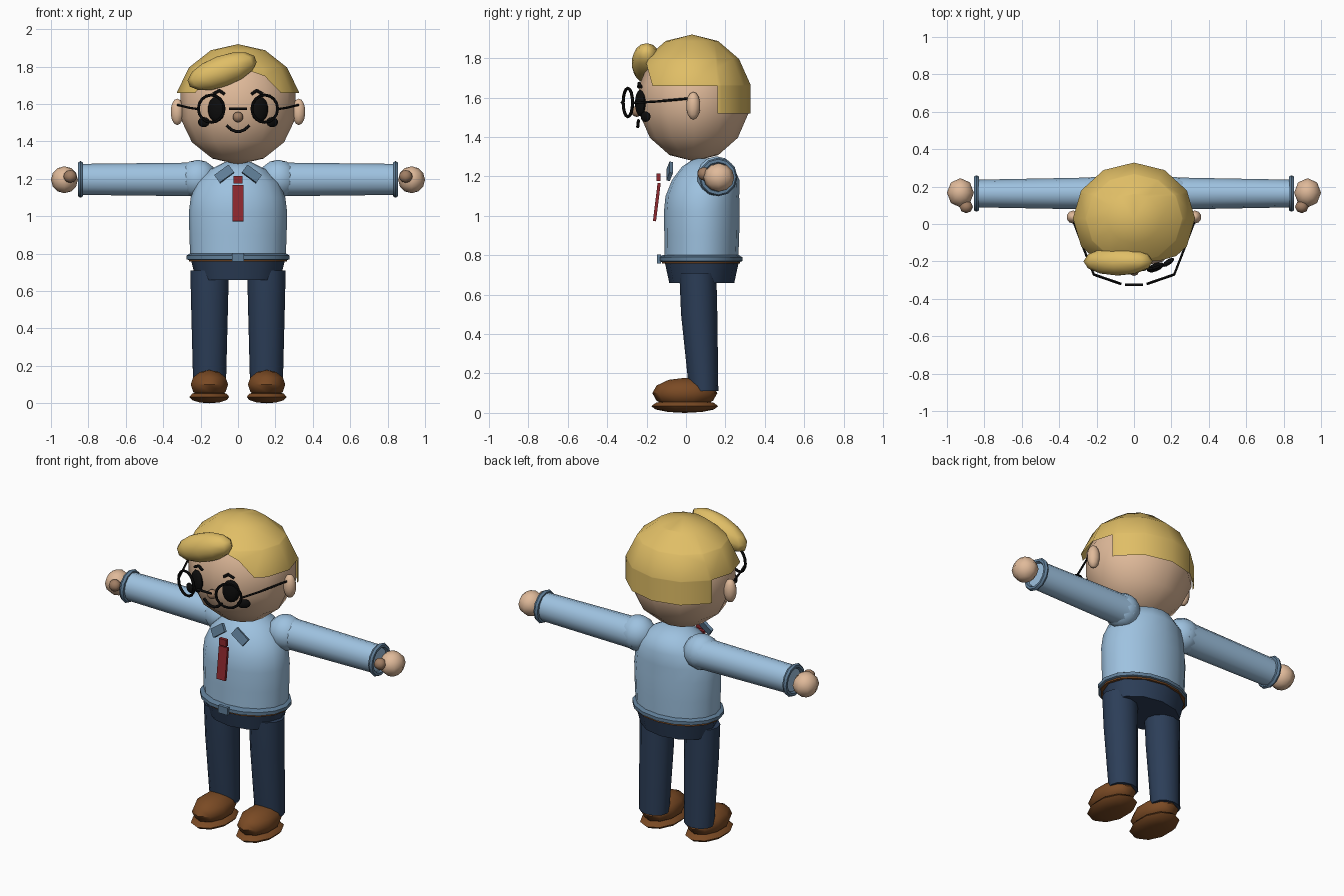
import bpy, bmesh
from math import sin, cos, pi, radians
from mathutils import Vector, Matrix, Euler

cube = bpy.data.objects.get("Cube")
if cube:
    bpy.data.objects.remove(cube, do_unlink=True)


def material(name, *srgb):
    rgb = [(c / 255 / 12.92) if c < 11 else ((c / 255 + .055) / 1.055) ** 2.4 for c in srgb]
    m = bpy.data.materials.new(name)
    m.use_nodes = True
    m.diffuse_color = (*rgb, 1)
    m.node_tree.nodes["Principled BSDF"].inputs["Base Color"].default_value = (*rgb, 1)
    return m


SKIN = material("skin", 224, 186, 154)
SKIN_DARK = material("dark skin", 160, 126, 100)
HAIR = material("blond hair", 224, 190, 102)
SHIRT = material("light blue shirt", 158, 194, 224)
TRIM = material("blue grey trim", 96, 126, 152)
PANTS = material("navy trousers", 44, 62, 88)
LEATHER = material("brown leather", 122, 74, 36)
RED = material("red tie", 142, 40, 46)
BLACK = material("black", 12, 12, 12)


def finish(name, bm, mat, angle=50):
    bmesh.ops.recalc_face_normals(bm, faces=bm.faces)
    mesh = bpy.data.meshes.new(name)
    bm.to_mesh(mesh)
    bm.free()
    mesh.materials.append(mat)
    ob = bpy.data.objects.new(name, mesh)
    bpy.context.collection.objects.link(ob)
    bpy.ops.object.select_all(action='DESELECT')
    ob.select_set(True)
    bpy.context.view_layer.objects.active = ob
    bpy.ops.object.shade_smooth_by_angle(angle=radians(angle))
    return ob


def place(loc, size, rot=(0, 0, 0)):
    return Matrix.LocRotScale(Vector(loc), Euler([radians(a) for a in rot]), Vector(size))


def ball_mesh(loc, size, rot=(0, 0, 0), seg=12, rings=7):
    bm = bmesh.new()
    bmesh.ops.create_uvsphere(bm, u_segments=seg, v_segments=rings, radius=1,
                              matrix=place(loc, size, rot))
    return bm


def ball(name, mat, *args, **kw):
    return finish(name, ball_mesh(*args, **kw), mat)


def box(name, mat, loc, size, rot=(0, 0, 0)):
    bm = bmesh.new()
    bmesh.ops.create_cube(bm, size=1, matrix=place(loc, size, rot))
    return finish(name, bm, mat, 30)


def loft(name, mat, rings, seg=12, turn=None):
    """Stack of ellipses, each (height, x radius, y radius, y centre)."""
    bm = bmesh.new()
    loops = [[bm.verts.new((rx * sin(2 * pi * i / seg), y - ry * cos(2 * pi * i / seg), z))
              for i in range(seg)] for z, rx, ry, y in rings]
    for a, b in zip(loops, loops[1:]):
        for i in range(seg):
            j = (i + 1) % seg
            bm.faces.new((a[i], a[j], b[j], b[i]))
    bm.faces.new(loops[0])
    bm.faces.new(loops[-1])
    if turn:
        bm.transform(turn)
    return finish(name, bm, mat)


def ring(name, mat, matrix, r, thick, seg=16, sides=6):
    bm = bmesh.new()
    loops = []
    for i in range(seg):
        a = 2 * pi * i / seg
        loops.append([bm.verts.new(((r + thick * cos(2 * pi * k / sides)) * cos(a),
                                    (r + thick * cos(2 * pi * k / sides)) * sin(a),
                                    thick * sin(2 * pi * k / sides))) for k in range(sides)])
    for i in range(seg):
        a, b = loops[i], loops[(i + 1) % seg]
        for k in range(sides):
            m = (k + 1) % sides
            bm.faces.new((a[k], b[k], b[m], a[m]))
    bm.transform(matrix)
    return finish(name, bm, mat)


def wire(name, mat, points, r):
    """Chain of thin round rods."""
    bm = bmesh.new()
    for p, q in zip(points, points[1:]):
        p, q = Vector(p), Vector(q)
        d = q - p
        m = Matrix.Translation((p + q) / 2) @ d.to_track_quat('Z', 'Y').to_matrix().to_4x4()
        bmesh.ops.create_cone(bm, cap_ends=True, segments=8, radius1=r, radius2=r,
                              depth=d.length + r, matrix=m)
    return finish(name, bm, mat)


def shift_x(points, s):
    return [(s * x, y, z) for x, y, z in points]


# Head and nose
ball("head", SKIN, (0, .04, 1.592), (.315, .285, .315))
ball("nose", SKIN_DARK, (0, -.25, 1.53), (.028, .028, .028), seg=8, rings=6)

# Hair cap: shell trimmed to a stepped hairline
bm = ball_mesh((0, .03, 1.59), (.335, .306, .33))
slant = Vector((0, 1, .28)).normalized()
for co, no in (((0, 0, 1.8), (0, 0, 1)), ((0, 0, 1.66), (0, 0, 1)), ((0, 0, 1.52), (0, 0, 1)),
               ((0, .16, 0), (0, 1, 0)), ((0, -.17, 1.66), slant)):
    bmesh.ops.bisect_plane(bm, geom=bm.verts[:] + bm.edges[:] + bm.faces[:],
                           plane_co=co, plane_no=no)


def bald(f):
    c = f.calc_center_median()
    behind = (c - Vector((0, -.17, 1.66))).dot(slant) > 0
    return not (c.z > 1.8 or (c.z > 1.66 and behind) or (c.z > 1.52 and c.y > .16))


bmesh.ops.delete(bm, geom=[f for f in bm.faces if bald(f)], context='FACES')
finish("hair_cap", bm, HAIR)
ball("hair_tuft", HAIR, (-.085, -.2, 1.775), (.195, .077, .083), (0, -20, 0))

# Mouth and glasses bridge
wire("mouth", BLACK, [(x, -.245 + x * x, 1.452 + 9 * x * x)
                      for x in (-.058, -.035, -.012, .012, .035, .058)], .008)
wire("glasses_bridge", BLACK, [(-.045, -.325, 1.575), (.045, -.325, 1.575)], .007)

# Torso, belt and hips
loft("shirt_body", SHIRT, [(.775, .255, .187, .078), (.9, .26, .19, .08), (1.02, .263, .192, .08),
                           (1.1, .253, .187, .083), (1.18, .222, .172, .1), (1.25, .15, .13, .11),
                           (1.29, .07, .06, .1)], 16)
loft("shirt_hem", TRIM, [(.765, .26, .195, .075), (.77, .275, .211, .075),
                         (.79, .275, .211, .075), (.802, .255, .19, .075)], 16)
loft("belt", LEATHER, [(.757, .262, .198, .077), (.768, .262, .198, .077)], 16)
loft("hips", PANTS, [(.66, .225, .165, .08), (.72, .24, .178, .08), (.762, .25, .187, .08)], 12)
box("belt_buckle", TRIM, (0, -.137, .78), (.065, .02, .045))

# Tie
box("tie_knot", RED, (0, -.14, 1.196), (.05, .02, .04))
box("tie_blade", RED, (0, -.148, 1.07), (.058, .016, .195), (-7, 0, 0))

for side, s in (("left", 1), ("right", -1)):
    # Face
    ball(side + "_ear", SKIN, (s * .325, .037, 1.558), (.037, .036, .071), seg=10)
    ball(side + "_eye", BLACK, (s * .115, -.232, 1.572), (.05, .022, .068), (0, 0, s * 22))
    ball(side + "_cheek", BLACK, (s * .183, -.205, 1.503), (.038, .015, .027), (0, 0, s * 35))
    wire(side + "_eyebrow", BLACK, shift_x([(.075, -.24, 1.655), (.1, -.238, 1.672),
                                            (.13, -.228, 1.655)], s), .008)
    # Glasses
    hoop = place((s * .143, -.295, 1.575), (1, 1, 1), (90, 0, s * 19))
    ring(side + "_glasses_rim", BLACK, hoop, .073, .008)
    wire(side + "_glasses_temple", BLACK,
         shift_x([(.215, -.27, 1.573), (.262, -.15, 1.58), (.322, .01, 1.595)], s), .006)
    # Collar
    box(side + "_collar", TRIM, (s * .073, -.083, 1.226), (.095, .018, .052), (-18, s * 36, 0))
    # Sleeve and hand
    outward = Matrix.Translation((0, .163, 1.197)) @ Matrix.Rotation(s * pi / 2, 4, 'Y')
    loft(side + "_sleeve", SHIRT, [(.2, .09, .088, 0), (.3, .089, .084, 0), (.84, .083, .074, 0)],
         12, outward)
    ball(side + "_shoulder", SHIRT, (s * .215, .155, 1.2), (.105, .1, .102))
    ring(side + "_cuff", TRIM, outward @ Matrix.Translation((0, 0, .842)), .083, .015, 12)
    ball(side + "_hand", SKIN, (s * .928, .167, 1.195), (.072, .078, .072), seg=8, rings=6)
    ball(side + "_thumb", SKIN_DARK, (s * .897, .092, 1.213), (.036, .034, .034), seg=8, rings=6)
    # Leg and shoe
    step = Matrix.Translation((s * .152, 0, 0))
    loft(side + "_trouser_leg", PANTS, [(.11, .088, .074, .09), (.5, .098, .092, .067),
                                        (.71, .103, .094, .06)], 12, step)
    ball(side + "_shoe", LEATHER, (s * .153, -.006, .1), (.105, .165, .078), seg=10, rings=6)
    ball(side + "_sole", LEATHER, (s * .153, -.006, .034), (.112, .17, .034), seg=10, rings=6)
